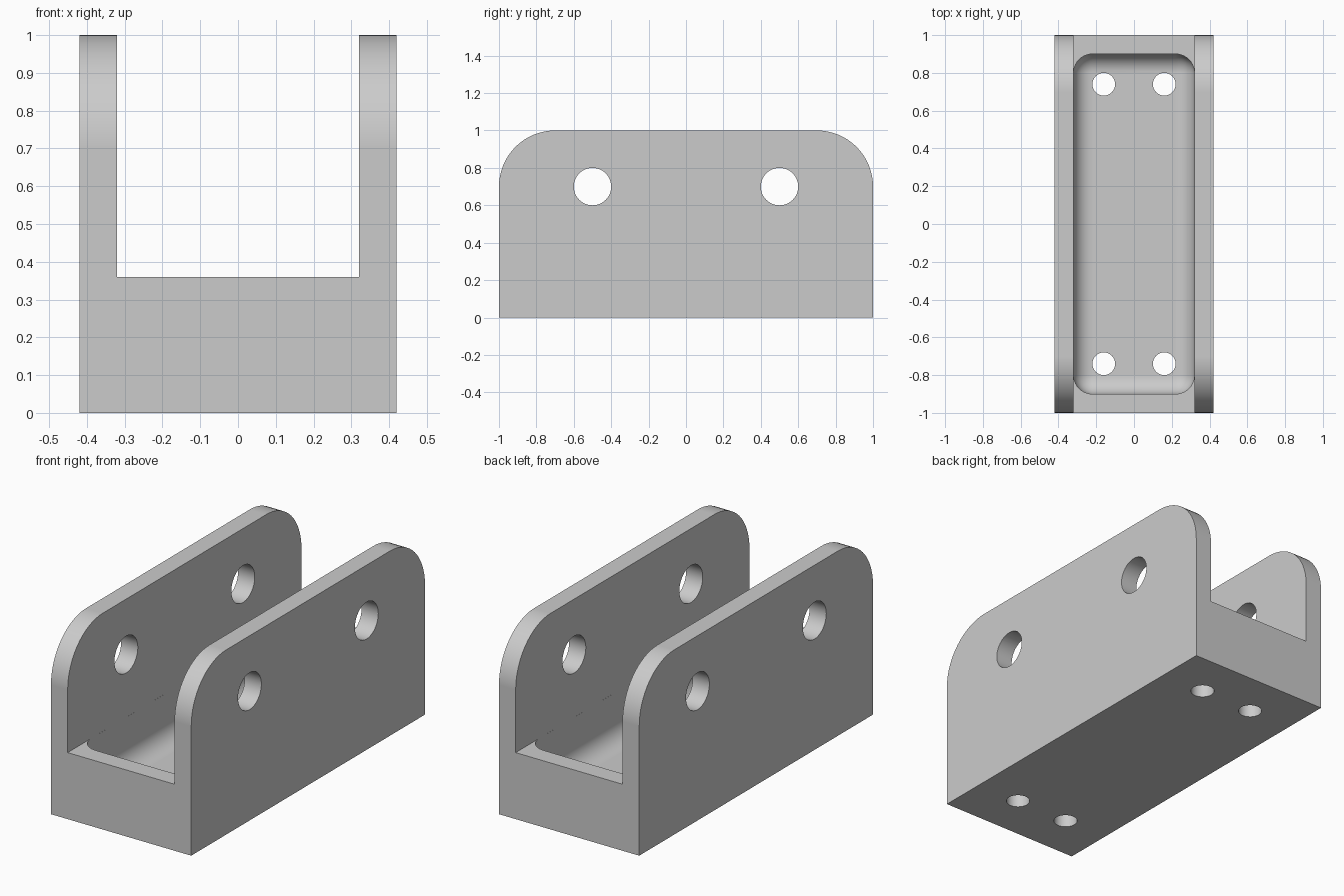
import bpy
import bmesh
import math
from mathutils import Matrix, Vector

cube = bpy.data.objects.get("Cube")
if cube:
    bpy.data.objects.remove(cube, do_unlink=True)

HALF_W, HALF_L, HEIGHT = 0.42, 1.0, 1.0
WALL, SEAT_Z, FLOOR_Z = 0.1, 0.36, 0.1
CORNER_R, FILLET_R = 0.3, 0.1
INNER = HALF_W - WALL

grey = bpy.data.materials.new("plain_grey")
grey.use_nodes = True
colour = (0.6, 0.6, 0.6, 1)
grey.diffuse_color = colour
grey.node_tree.nodes["Principled BSDF"].inputs["Base Color"].default_value = colour


def make_object(name, bm):
    bmesh.ops.recalc_face_normals(bm, faces=bm.faces)
    mesh = bpy.data.meshes.new(name)
    bm.to_mesh(mesh)
    bm.free()
    mesh.materials.append(grey)
    obj = bpy.data.objects.new(name, mesh)
    bpy.context.collection.objects.link(obj)
    return obj


def box(low, high):
    low, high = Vector(low), Vector(high)
    bm = bmesh.new()
    size = Matrix.Diagonal((high - low).to_4d())
    size[3][3] = 1
    bmesh.ops.create_cube(bm, size=1, matrix=Matrix.Translation((low + high) / 2) @ size)
    return bm


def rod(name, centre, radius, depth, axis):
    bm = bmesh.new()
    turn = Matrix.Rotation(math.pi / 2, 4, "Y") if axis == "X" else Matrix()
    bmesh.ops.create_cone(bm, cap_ends=True, segments=48, radius1=radius,
                          radius2=radius, depth=depth,
                          matrix=Matrix.Translation(centre) @ turn)
    return make_object(name, bm)


# Block with rounded upper front and back corners
bm = box((-HALF_W, -HALF_L, 0), (HALF_W, HALF_L, HEIGHT))
top_ends = [e for e in bm.edges
            if all(v.co.z > 0.9 for v in e.verts)
            and abs(e.verts[0].co.y - e.verts[1].co.y) < 0.01]
bmesh.ops.bevel(bm, geom=top_ends, offset=CORNER_R, segments=16, profile=0.5,
                affect="EDGES")
bracket = make_object("channel_bracket", bm)

# Open channel between the two side walls
cutters = [make_object("channel_cutter",
                       box((-INNER, -1.5, SEAT_Z), (INNER, 1.5, 1.5)))]

# Sunken pocket with filleted corners and floor
pocket_x = INNER - 0.0002
bm = box((-pocket_x, -0.9, FLOOR_Z), (pocket_x, 0.9, 0.9))
bmesh.ops.bevel(bm, geom=bm.edges[:], offset=FILLET_R, segments=10, profile=0.5,
                affect="EDGES")
cutters.append(make_object("pocket_cutter", bm))

# Cross holes in the walls and mounting holes in the floor
for end in (-1, 1):
    cutters.append(rod("cross_hole_cutter", (0, end * 0.5, 0.7), 0.1, 2, "X"))
    for side in (-1, 1):
        cutters.append(rod("mount_hole_cutter", (side * 0.16, end * 0.74, 0.1),
                           0.06, 0.4, "Z"))

bpy.ops.object.select_all(action="DESELECT")
bracket.select_set(True)
bpy.context.view_layer.objects.active = bracket
for cutter in cutters:
    cutter.hide_render = True
    cut = bracket.modifiers.new("cut", "BOOLEAN")
    cut.operation = "DIFFERENCE"
    cut.solver = "EXACT"
    cut.object = cutter
    bpy.ops.object.modifier_apply(modifier=cut.name)
    bpy.data.objects.remove(cutter, do_unlink=True)

# Smooth curves, crisp edges, flat broad faces
bpy.ops.object.shade_smooth_by_angle(angle=math.radians(30))
weighted = bracket.modifiers.new("flat_faces", "WEIGHTED_NORMAL")
weighted.keep_sharp = True
